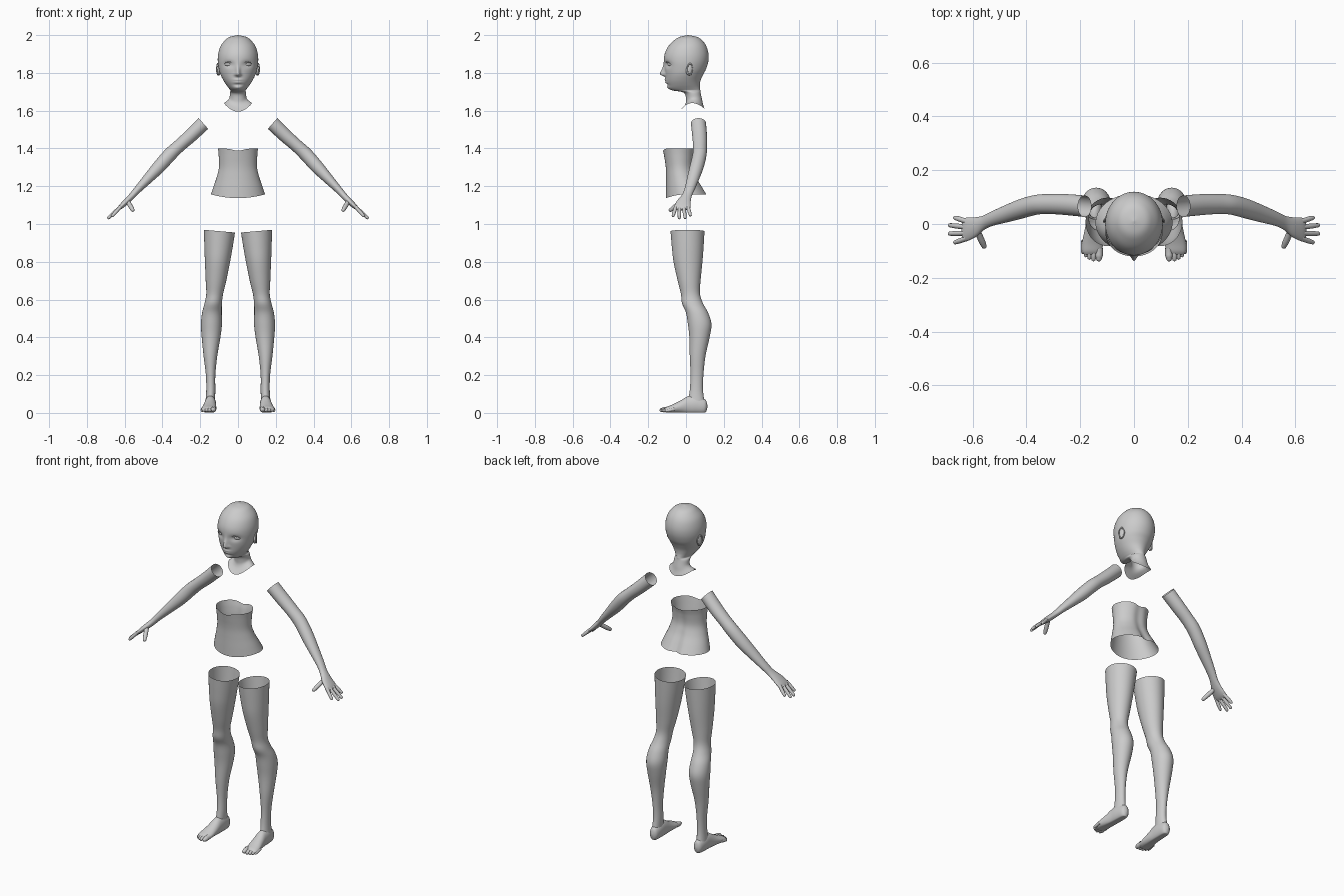
import bpy, bmesh
from math import sin, cos, pi, exp
from mathutils import Vector

X, Y, Z = Vector((1, 0, 0)), Vector((0, 1, 0)), Vector((0, 0, 1))


def finish(ob, mirror):
    for p in ob.data.polygons:
        p.use_smooth = True
    if mirror:
        ob.modifiers.new("mirror", 'MIRROR').use_mirror_merge = False
    return ob


def to_object(name, bm, mirror=False):
    bmesh.ops.recalc_face_normals(bm, faces=bm.faces)
    me = bpy.data.meshes.new(name)
    bm.to_mesh(me)
    bm.free()
    ob = bpy.data.objects.new(name, me)
    bpy.context.collection.objects.link(ob)
    return finish(ob, mirror)


def smooth_keys(keys, steps):
    # Catmull-Rom interpolation of ring values
    out = []
    for i in range(len(keys) - 1):
        a, b, c, d = (keys[max(0, min(len(keys) - 1, i + k))] for k in (-1, 0, 1, 2))
        for s in range(steps):
            t = s / steps
            out.append([0.5 * (2 * q + (r - p) * t + (2 * p - 5 * q + 4 * r - w) * t * t
                               + (3 * q - p - 3 * r + w) * t ** 3)
                        for p, q, r, w in zip(a, b, c, d)])
    return out + [list(keys[-1])]


def add_loft(bm, keys, u=X, v=Y, segs=32, steps=4, deform=None, cap=()):
    # keys: centre x, y, z and the two ring radii
    rings = []
    for cx, cy, cz, ru, rv in smooth_keys(keys, steps):
        ring = []
        for k in range(segs):
            a = 2 * pi * k / segs
            p = Vector((cx, cy, cz)) + u * (ru * cos(a)) + v * (rv * sin(a))
            if deform:
                deform(p, cos(a), sin(a))
            ring.append(bm.verts.new(p))
        rings.append(ring)
    for r, s in zip(rings, rings[1:]):
        for k in range(segs):
            j = (k + 1) % segs
            bm.faces.new((r[k], r[j], s[j], s[k]))
    for i in cap:
        bm.faces.new(rings[i])


def spans(rows):
    # z, x0, x1, y0, y1 -> ring keys
    return [((a + b) / 2, (c + d) / 2, z, (b - a) / 2, (d - c) / 2) for z, a, b, c, d in rows]


def add_digit(bm, a, b, r):
    # tapered finger or toe with rounded tip
    a, b = Vector(a), Vector(b)
    d = (b - a).normalized()
    u = d.cross(Z).normalized()
    v = u.cross(d)
    L = (b - a).length
    rows = [(0, 1), (.3, .95), (.55, .97), (1 - r / L, .8), (1 - .35 * r / L, .6), (1, .03)]
    add_loft(bm, [(*a.lerp(b, t), r * f, r * f) for t, f in rows], u, v, 12, 2, cap=(-1,))


def g(x, s):
    return exp(-(x / s) ** 2)


# head and neck
def face(p, c, s):
    x, z = abs(p.x), p.z
    if s < 0 and z > 1.7:
        p.y -= .027 * g(x, .011 + .004 * g(z - 1.79, .012)) * g(z - 1.792, .036 if z > 1.792 else .009)
        p.y += .011 * g(x - .05, .026) * g(z - 1.845, .016)
        p.y -= .006 * g(x, .022) * (g(z - 1.763, .005) + g(z - 1.75, .005))
        p.y += .004 * g(x, .025) * g(z - 1.737, .007)
        p.y -= .005 * g(x, .02) * g(z - 1.72, .01)
    w = max(0, min(1, (1.68 - z) / .07))
    p.z += w * (.03 * c * c - (.015 * s * s if s < 0 else 0))


head = spans([(z, -w, w, f, b) for z, w, f, b in [
    (2.0, .001, .01, .012), (1.99, .045, -.035, .06), (1.97, .071, -.066, .088),
    (1.94, .093, -.094, .108), (1.9, .105, -.113, .119), (1.86, .107, -.117, .118),
    (1.82, .101, -.113, .106), (1.79, .092, -.11, .09), (1.76, .077, -.107, .077),
    (1.735, .061, -.1, .073), (1.718, .048, -.091, .074), (1.707, .04, -.07, .076),
    (1.695, .043, -.012, .077), (1.66, .045, 0, .085), (1.635, .055, -.008, .09),
    (1.61, .075, -.035, .098)]])
bm = bmesh.new()
add_loft(bm, head, segs=128, steps=6, deform=face, cap=(0,))
to_object("head_and_neck", bm)


# eyes and ears
def ellipsoid(name, loc, scale, rot=(0, 0, 0)):
    bpy.ops.mesh.primitive_uv_sphere_add(segments=24, ring_count=14, location=loc, rotation=rot)
    ob = bpy.context.object
    ob.name = name
    ob.scale = scale
    bpy.ops.object.transform_apply(location=True, rotation=True, scale=True)
    return finish(ob, True)


ellipsoid("eyes", (.05, -.083, 1.846), (.023, .013, .011), (0, 0, .35))
ellipsoid("ears", (.1, .018, 1.818), (.009, .018, .032), (-.2, 0, .3))
bpy.ops.mesh.primitive_torus_add(major_segments=28, minor_segments=8, major_radius=1, minor_radius=.16,
                                 location=(.106, .021, 1.82), rotation=(-.2, pi / 2, .3))
rim = bpy.context.object
rim.name = "ear_rims"
rim.scale = (.029, .015, .02)
bpy.ops.object.transform_apply(location=True, rotation=True, scale=True)
finish(rim, True)

# eyelashes
bm = bmesh.new()
add_loft(bm, [(.026, -.103, 1.848, .001, .001), (.04, -.104, 1.857, .002, .002),
              (.057, -.099, 1.858, .002, .002), (.075, -.086, 1.85, .001, .001)], Y, Z, 6, 5)
to_object("eyelashes", bm, True)


# torso band
def belly(p, c, s):
    low = max(0, min(1, (1.27 - p.z) / .11))
    top = max(0, (p.z - 1.33) / .07)
    if s > 0:
        p.y -= (.008 + .01 * low) * g(p.x, .025)
    else:
        p.z -= .02 * low * s * s
    p.z -= .012 * top * g(p.x, .04)


bm = bmesh.new()
add_loft(bm, spans([(z, -w, w, f, b) for z, w, f, b in [
    (1.4, .106, -.121, .055), (1.36, .102, -.115, .046), (1.3, .101, -.107, .042),
    (1.25, .112, -.105, .058), (1.2, .129, -.105, .087), (1.157, .143, -.105, .113)]]),
    segs=64, steps=6, deform=belly)
to_object("torso", bm)

# arms with hands
bm = bmesh.new()
add_loft(bm, [
    (.183, .066, 1.532, .038, .04), (.25, .072, 1.468, .036, .039), (.31, .074, 1.415, .034, .037),
    (.36, .072, 1.368, .036, .037), (.415, .058, 1.307, .035, .037), (.47, .04, 1.248, .028, .033),
    (.53, .019, 1.184, .02, .027), (.56, .004, 1.15, .017, .027), (.59, -.012, 1.12, .016, .037),
    (.622, -.02, 1.09, .012, .044), (.637, -.023, 1.077, .006, .04)],
    Vector((.66, 0, .75)), Y, 32, 5, cap=(-1,))
for y0, tip in [(.01, (.671, .025, 1.042)), (-.012, (.69, -.004, 1.028)),
                (-.034, (.691, -.036, 1.027)), (-.054, (.67, -.07, 1.038))]:
    add_digit(bm, (.622, y0, 1.091), tip, .0098)
add_digit(bm, (.583, -.025, 1.118), (.554, -.09, 1.068), .0125)
to_object("arms", bm, True)


# legs
def thigh_edge(p, c, s):
    if p.z > .85:
        p.z += .007 * c * (p.z - .85) / .11


bm = bmesh.new()
add_loft(bm, spans([
    (.962, .016, .18, -.082, .098), (.88, .028, .178, -.075, .093), (.8, .042, .175, -.066, .087),
    (.7, .062, .171, -.044, .077), (.63, .079, .168, -.027, .074), (.58, .085, .177, -.021, .09),
    (.53, .086, .19, 0, .117), (.47, .085, .196, .01, .135), (.4, .093, .192, .018, .125),
    (.3, .11, .182, .02, .103), (.2, .12, .17, .024, .092), (.12, .12, .168, .02, .09),
    (.06, .122, .172, .01, .098)]), segs=40, steps=4, deform=thigh_edge)
to_object("legs", bm, True)


# feet
def sole(p, c, s):
    p.z = max(p.z, .002)


bm = bmesh.new()
foot = [(.145, .113, .035, .003, .006), (.145, .106, .036, .018, .03), (.145, .09, .036, .026, .042),
        (.146, .05, .042, .03, .05), (.147, .01, .04, .031, .048), (.15, -.03, .031, .035, .034),
        (.154, -.07, .022, .039, .023), (.156, -.1, .017, .037, .016), (.156, -.113, .015, .03, .009)]
add_loft(bm, foot, X, Z, 32, 5, sole, cap=(0, -1))
for x, y, r in [(.131, -.14, .0145), (.151, -.139, .011), (.166, -.133, .0105),
                (.179, -.124, .01), (.19, -.112, .009)]:
    add_digit(bm, (x - .002, y + .05, .02), (x, y, r), r)
to_object("feet", bm, True)
